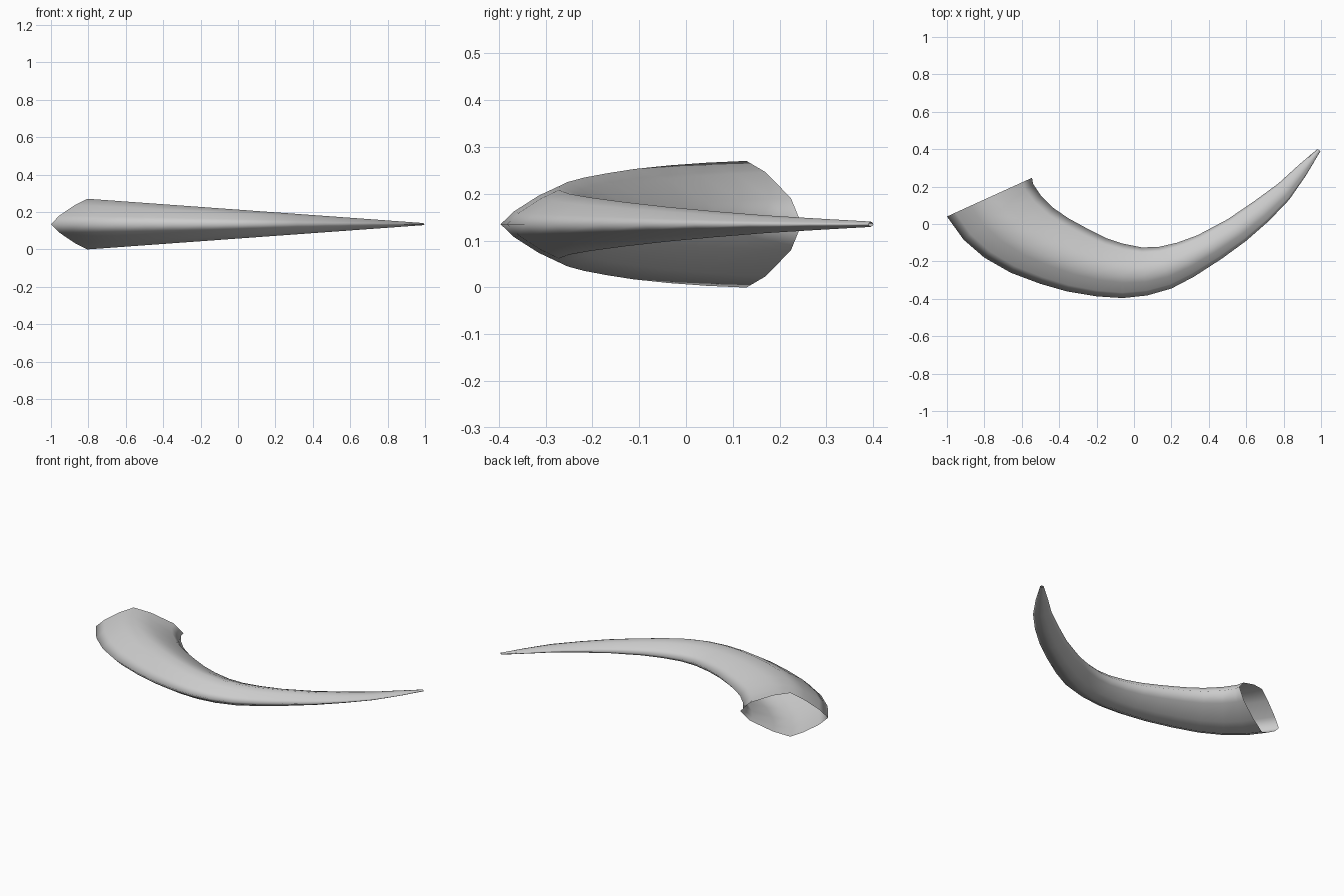
import bpy

if "Cube" in bpy.data.objects:
    bpy.data.objects.remove(bpy.data.objects["Cube"])

# Outer and inner bend of the horn seen from above, mouth to tip
outer = [(-1, .04), (-.91, -.085), (-.8, -.18), (-.66, -.26), (-.5, -.32), (-.36, -.36),
         (-.2, -.387), (-.06, -.396), (.07, -.382), (.2, -.345), (.32, -.282), (.47, -.185),
         (.6, -.09), (.72, .015), (.83, .13), (.92, .26), (.997, .39)]
inner = [(-.545, .247), (-.54, .215), (-.5, .155), (-.43, .085), (-.35, .03), (-.24, -.03),
         (-.15, -.075), (-.06, -.105), (.04, -.125), (.13, -.123), (.23, -.1), (.34, -.06),
         (.5, .025), (.64, .12), (.77, .215), (.88, .315), (.98, .4)]

# Twelve-sided section: (position from outer to inner bend, relative height)
upper = [(0, 0), (.1, .34), (.28, .75), (.43, 1), (.63, .82), (.89, .41), (1, 0)]
section = upper + [(t, -h) for t, h in reversed(upper[1:-1])]
n = len(section)

verts, faces = [], []
for (ox, oy), (ix, iy) in zip(outer, inner):
    ridge_x = ox + .43 * (ix - ox)
    height = .135 - .13 * (ridge_x + .8) / 1.8
    for t, h in section:
        verts.append((ox + t * (ix - ox), oy + t * (iy - oy), .135 + h * height))

# Skin between rings, leaving the mouth open
for r in range(len(outer) - 1):
    for k in range(n):
        a, b = r * n + k, r * n + (k + 1) % n
        faces.append((a, b, b + n, a + n))

mesh = bpy.data.meshes.new("horn")
mesh.from_pydata(verts, [], faces)
mesh.update()
horn = bpy.data.objects.new("horn", mesh)
bpy.context.collection.objects.link(horn)

# Outward normals and smooth shading
bpy.context.view_layer.objects.active = horn
horn.select_set(True)
bpy.ops.object.mode_set(mode='EDIT')
bpy.ops.mesh.select_all(action='SELECT')
bpy.ops.mesh.normals_make_consistent(inside=False)
bpy.ops.object.mode_set(mode='OBJECT')
bpy.ops.object.shade_smooth()
